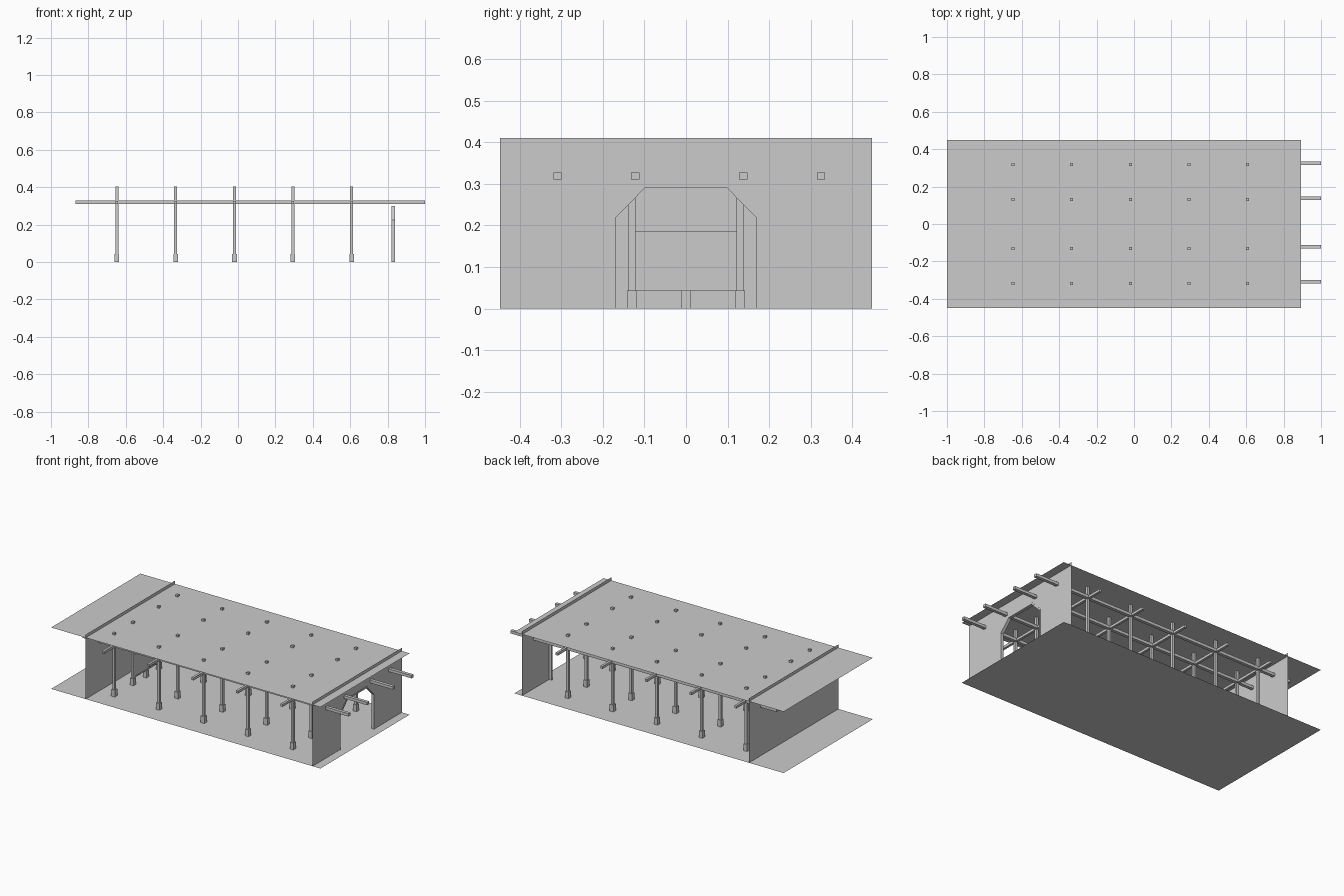
import bpy, bmesh

if "Cube" in bpy.data.objects:
    bpy.data.objects.remove(bpy.data.objects["Cube"])

POST_X = [-0.648, -0.333, -0.019, 0.293, 0.608]
POST_Y = [-0.317, -0.13, 0.13, 0.317]
HALF_Y = 0.448
LEFT_WALL_X, RIGHT_WALL_X = -0.757, 0.838


def mesh_object(name, verts, faces):
    mesh = bpy.data.meshes.new(name)
    mesh.from_pydata(verts, [], faces)
    mesh.update()
    obj = bpy.data.objects.new(name, mesh)
    bpy.context.collection.objects.link(obj)
    return obj


def box(name, x, y, z):
    """Box from (min, max) ranges."""
    verts = [(a, b, c) for a in x for b in y for c in z]
    faces = [(0, 1, 3, 2), (4, 6, 7, 5), (0, 4, 5, 1),
             (2, 3, 7, 6), (0, 2, 6, 4), (1, 5, 7, 3)]
    return mesh_object(name, verts, faces)


def around(c, size):
    return (c - size / 2, c + size / 2)


def sheet(name, z):
    x0, x1 = -1.0, 0.893
    return mesh_object(name, [(x0, -HALF_Y, z), (x1, -HALF_Y, z),
                              (x1, HALF_Y, z), (x0, HALF_Y, z)], [(0, 1, 2, 3)])


def wall(name, x, outline):
    return mesh_object(name, [(x, y, z) for y, z in outline],
                       [tuple(range(len(outline)))])


# Floor and ceiling sheets
sheet("floor", 0.0)
sheet("ceiling", 0.39)

# End walls, the right one with a chamfered doorway
arch_outer = [(-0.178, 0), (-0.178, 0.224), (-0.103, 0.3),
              (0.103, 0.3), (0.178, 0.224), (0.178, 0)]
arch_inner = [(-0.168, 0), (-0.168, 0.22), (-0.099, 0.29),
              (0.099, 0.29), (0.168, 0.22), (0.168, 0)]
top = 0.41
wall("left_wall", LEFT_WALL_X,
     [(-HALF_Y, 0), (HALF_Y, 0), (HALF_Y, top), (-HALF_Y, top)])
wall("right_wall", RIGHT_WALL_X,
     [(-HALF_Y, 0)] + arch_outer + [(HALF_Y, 0), (HALF_Y, top), (-HALF_Y, top)])

# Door frame following the arch
n = len(arch_outer)
verts = [(x, y, z) for x in (0.82, 0.84) for ring in (arch_outer, arch_inner)
         for y, z in ring]
faces = []
for i in range(n - 1):
    a, b, c, d = i, n + i, 2 * n + i, 3 * n + i
    faces += [(a, a + 1, b + 1, b), (c, d, d + 1, c + 1),
              (a, c, c + 1, a + 1), (b, b + 1, d + 1, d)]
for i in (0, n - 1):
    faces.append((i, n + i, 3 * n + i, 2 * n + i))
frame = mesh_object("door_frame", verts, faces)
bm = bmesh.new()
bm.from_mesh(frame.data)
bmesh.ops.recalc_face_normals(bm, faces=bm.faces)
bm.to_mesh(frame.data)
bm.free()

# Posts on square footings
for x in POST_X:
    for y in POST_Y:
        box("post", around(x, 0.016), around(y, 0.016), (0.04, 0.403))
        box("footing", around(x, 0.025), around(y, 0.025), (0.0, 0.043))

# Long beams beside the posts, and cross beams
for y in POST_Y:
    box("long_beam", (-0.87, 1.0), around(y + 0.008, 0.02), (0.31, 0.328))
for x in POST_X:
    box("cross_beam", around(x, 0.015), (-0.43, 0.43), (0.311, 0.327))

# Light panel between the middle posts of the far row, on a centre footing
far_x = POST_X[0]
box("panel_footing", around(far_x, 0.025), around(0, 0.025), (0.0, 0.043))
box("panel_rail", around(far_x, 0.014), (-0.122, 0.122), (0.043, 0.05))
panel = box("panel", around(far_x, 0.01), (-0.122, 0.122), (0.05, 0.185))
mat = bpy.data.materials.new("light_panel")
mat.diffuse_color = (0.7, 0.7, 0.7, 1)
mat.use_nodes = True
mat.node_tree.nodes["Principled BSDF"].inputs["Base Color"].default_value = mat.diffuse_color
panel.data.materials.append(mat)
